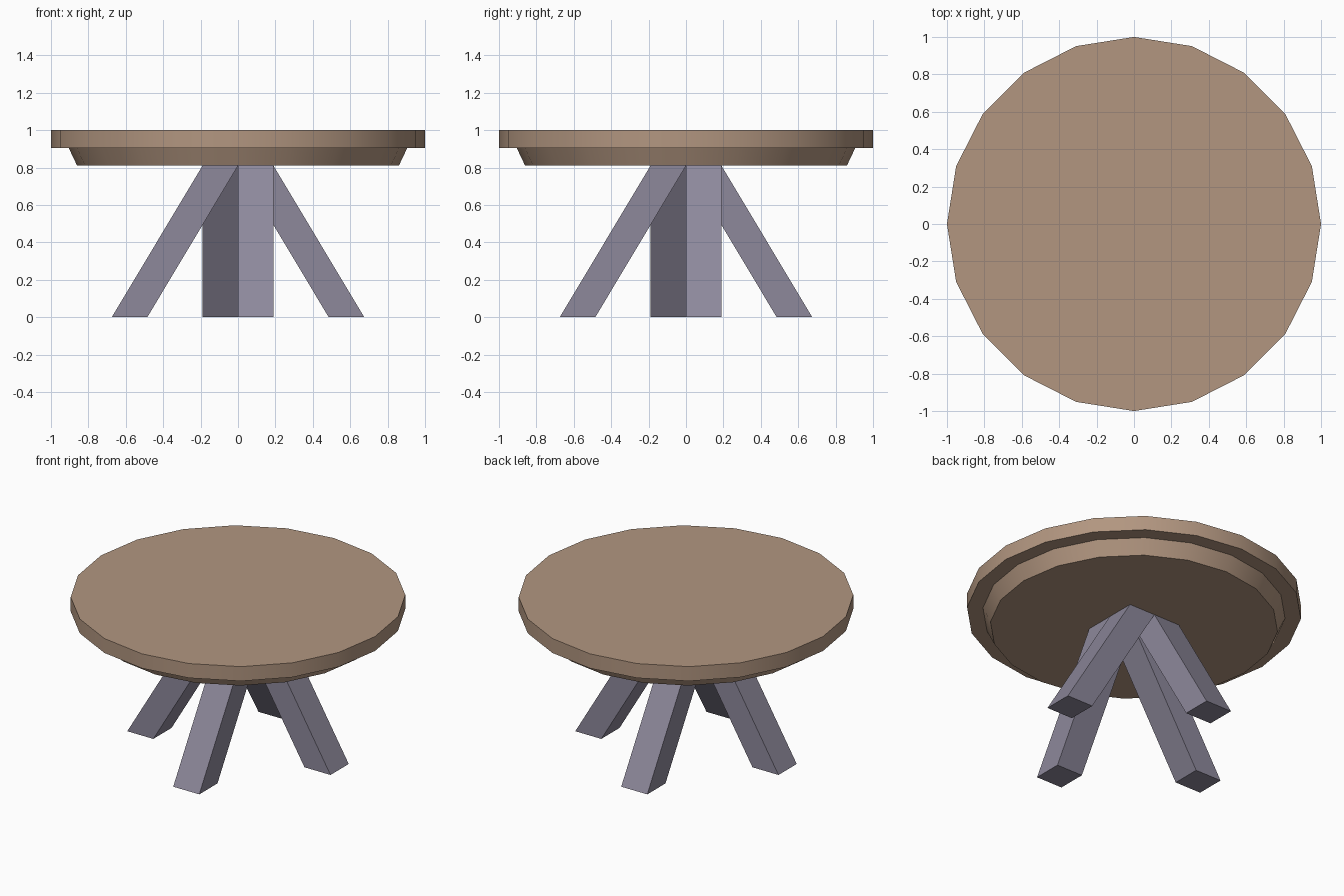
import bpy
import bmesh
import math
from mathutils import Matrix

cube = bpy.data.objects.get("Cube")
if cube:
    bpy.data.objects.remove(cube, do_unlink=True)


def make_material(name, colour):
    mat = bpy.data.materials.new(name)
    mat.use_nodes = True
    mat.diffuse_color = (*colour, 1)
    mat.node_tree.nodes["Principled BSDF"].inputs["Base Color"].default_value = (*colour, 1)
    return mat


def add_object(name, bm, mat):
    mesh = bpy.data.meshes.new(name)
    bmesh.ops.recalc_face_normals(bm, faces=bm.faces)
    bm.to_mesh(mesh)
    bm.free()
    mesh.materials.append(mat)
    obj = bpy.data.objects.new(name, mesh)
    bpy.context.collection.objects.link(obj)
    return obj


def add_disc(name, r_bottom, r_top, z_bottom, z_top, mat):
    """Twenty-sided disc with a smooth rim and flat caps."""
    bm = bmesh.new()
    bmesh.ops.create_cone(bm, cap_ends=True, segments=20, radius1=r_bottom,
                          radius2=r_top, depth=z_top - z_bottom,
                          matrix=Matrix.Translation((0, 0, (z_bottom + z_top) / 2)))
    # Put a corner on the x axis
    corner = max((v.co for v in bm.verts), key=lambda c: (round(c.x, 4), c.y))
    bmesh.ops.rotate(bm, verts=bm.verts,
                     matrix=Matrix.Rotation(-math.atan2(corner.y, corner.x), 3, "Z"))
    obj = add_object(name, bm, mat)
    bpy.ops.object.select_all(action="DESELECT")
    obj.select_set(True)
    bpy.context.view_layer.objects.active = obj
    bpy.ops.object.shade_smooth_by_angle(angle=math.radians(30))


def add_leg(name, angle, mat):
    """Square post sheared outwards, turned about the centre."""
    bm = bmesh.new()
    bmesh.ops.create_cube(bm, size=1)
    for v in bm.verts:
        foot = v.co.z < 0
        v.co.x = (v.co.x + 0.5) * LEG_WIDTH + (LEG_SPREAD if foot else 0)
        v.co.y = (v.co.y + 0.5) * LEG_WIDTH
        v.co.z = 0 if foot else LEG_HEIGHT
    bmesh.ops.rotate(bm, verts=bm.verts, matrix=Matrix.Rotation(angle, 3, "Z"))
    add_object(name, bm, mat)


LEG_WIDTH = 0.19
LEG_SPREAD = 0.485
LEG_HEIGHT = 0.81

wood = make_material("warm_wood", (0.445, 0.305, 0.216))
grey = make_material("purple_grey", (0.27, 0.25, 0.33))

# Table top and the tapered disc beneath it
add_disc("table_top", 1.0, 1.0, 0.905, 1.0, wood)
add_disc("under_top", 0.86, 0.905, LEG_HEIGHT, 0.905, wood)

# Four splayed legs in a pinwheel
for i, side in enumerate(("left", "back", "right", "front")):
    add_leg(side + "_leg", i * math.pi / 2, grey)
